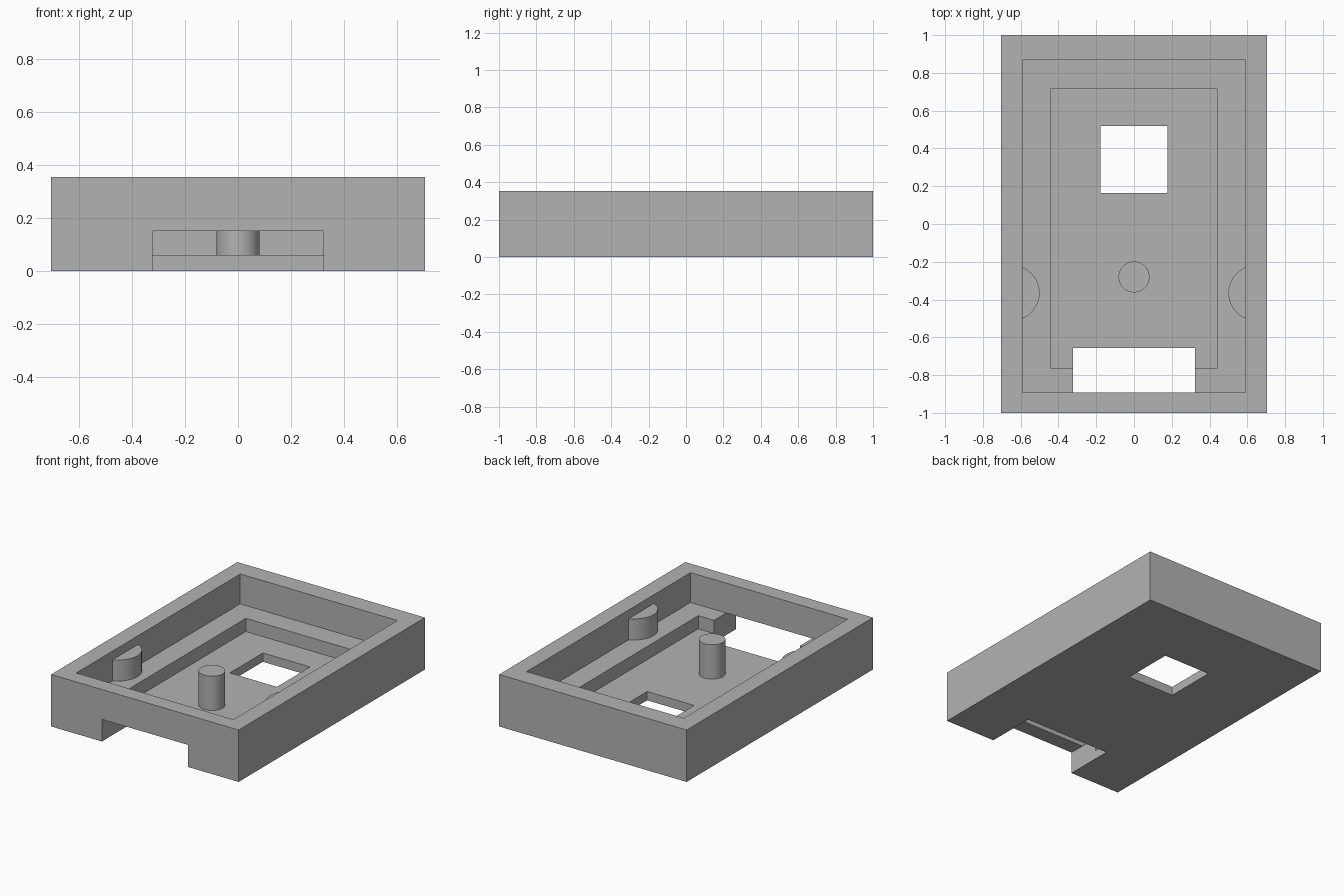
import bpy
import bmesh
from math import acos, cos, sin, pi

default = bpy.data.objects.get("Cube")
if default:
    bpy.data.objects.remove(default, do_unlink=True)

grey = bpy.data.materials.new("plain_grey")
grey.use_nodes = True
COLOUR = (0.45, 0.45, 0.45, 1)
grey.diffuse_color = COLOUR
grey.node_tree.nodes["Principled BSDF"].inputs["Base Color"].default_value = COLOUR

# Main levels and positions
HALF_W, TOP, FLOOR, LEDGE, PEG_TOP = 0.705, 0.353, 0.06, 0.15, 0.293
WALL_X = 0.591
PEG_Y, PEG_R, PEG_REACH = -0.365, 0.147, 0.091


def prism(name, outline, z0, z1):
    """Extrude a counter-clockwise outline from z0 to z1."""
    bm = bmesh.new()
    low = [bm.verts.new((x, y, z0)) for x, y in outline]
    high = [bm.verts.new((x, y, z1)) for x, y in outline]
    bm.faces.new(low[::-1])
    bm.faces.new(high)
    n = len(outline)
    for i in range(n):
        j = (i + 1) % n
        bm.faces.new((low[i], low[j], high[j], high[i]))
    bmesh.ops.recalc_face_normals(bm, faces=bm.faces)
    mesh = bpy.data.meshes.new(name)
    bm.to_mesh(mesh)
    bm.free()
    mesh.materials.append(grey)
    obj = bpy.data.objects.new(name, mesh)
    bpy.context.collection.objects.link(obj)
    return obj


def box(name, half_x, y0, y1, z0, z1):
    return prism(name, [(-half_x, y0), (half_x, y0), (half_x, y1), (-half_x, y1)], z0, z1)


def select_only(obj):
    bpy.ops.object.select_all(action='DESELECT')
    obj.select_set(True)
    bpy.context.view_layer.objects.active = obj


def arc(cx, cy, r, start, end, steps):
    return [(cx + r * cos(start + (end - start) * i / steps),
             cy + r * sin(start + (end - start) * i / steps)) for i in range(steps + 1)]


# Tray body, hollowed in two steps, with a floor window and a front notch
tray = box("tray_body", HALF_W, -1, 1, 0, TOP)
cutters = [
    box("upper_recess_cutter", WALL_X, -0.893, 0.868, LEDGE, 0.5),
    box("lower_recess_cutter", 0.442, -0.763, 0.715, FLOOR, 0.25),
    box("floor_window_cutter", 0.177, 0.165, 0.52, -0.1, 0.1),
    box("front_notch_cutter", 0.323, -1.1, -0.657, -0.1, LEDGE),
]
for cutter in cutters:
    cutter.hide_render = True
    select_only(tray)
    mod = tray.modifiers.new(cutter.name, 'BOOLEAN')
    mod.operation = 'DIFFERENCE'
    mod.solver = 'EXACT'
    mod.object = cutter
    bpy.ops.object.modifier_apply(modifier=mod.name)
    bpy.data.objects.remove(cutter, do_unlink=True)

# Round post standing on the floor
post = prism("centre_post", arc(0, -0.28, 0.082, 0, 2 * pi, 48)[:-1], FLOOR, PEG_TOP)

# Rounded pegs growing out of the side walls, on the ledge
half_angle = acos((PEG_R - PEG_REACH) / PEG_R)
pegs = []
for side, name in ((1, "left_wall_peg"), (-1, "right_wall_peg")):
    centre_x = side * (WALL_X - PEG_REACH + PEG_R)
    middle = pi if side > 0 else 0
    outline = arc(centre_x, PEG_Y, PEG_R, middle - half_angle, middle + half_angle, 24)
    pegs.append(prism(name, outline, LEDGE, PEG_TOP))

for obj in [post] + pegs:
    select_only(obj)
    bpy.ops.object.shade_smooth_by_angle()
